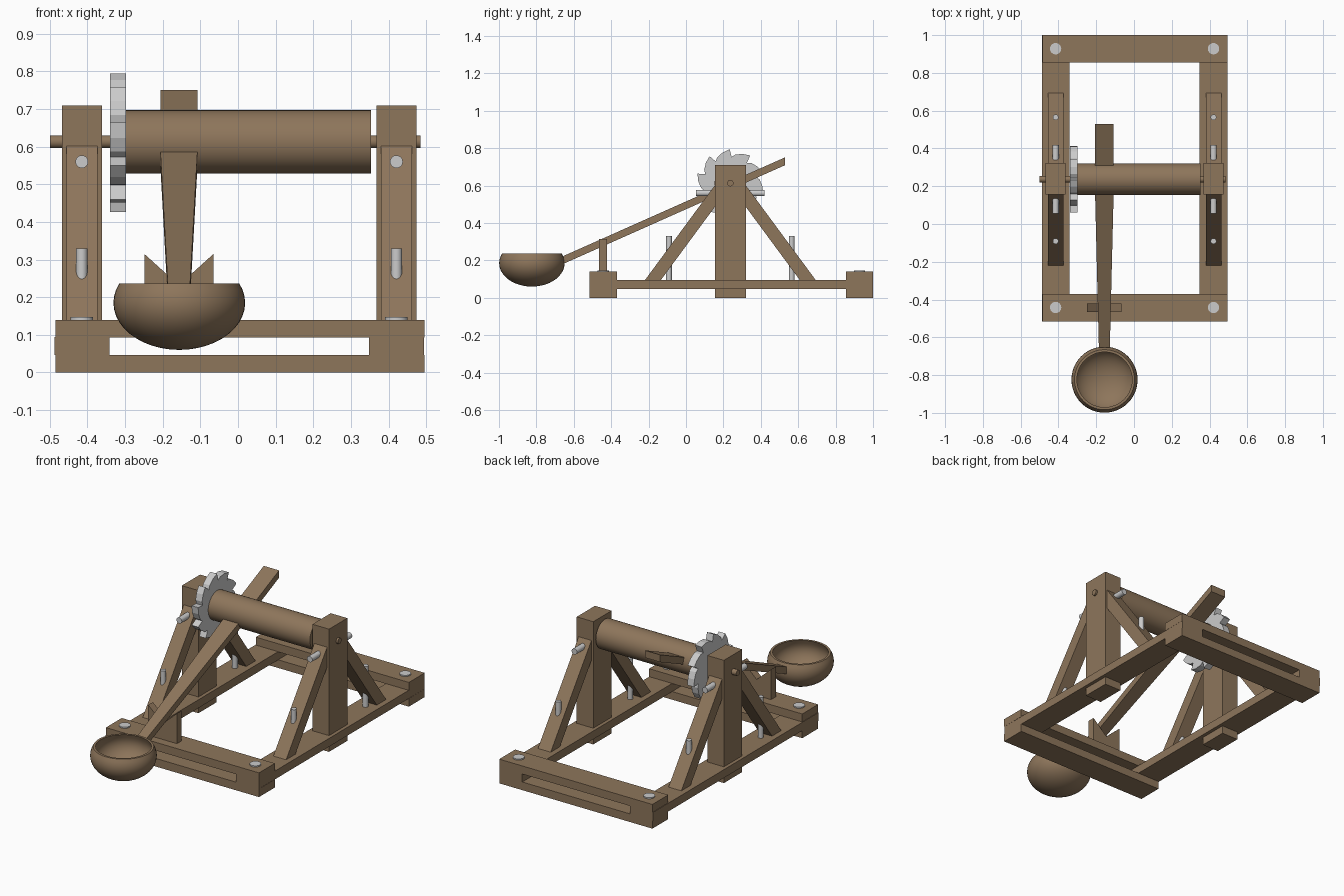
import bpy, bmesh, math
from mathutils import Matrix

if "Cube" in bpy.data.objects:
    bpy.data.objects.remove(bpy.data.objects["Cube"])

wood = bpy.data.materials.new("wood")
wood.diffuse_color = (0.27, 0.18, 0.105, 1)
wood.use_nodes = True
wood.node_tree.nodes["Principled BSDF"].inputs["Base Color"].default_value = wood.diffuse_color
CX, AY, AZ = 0.003, 0.237, 0.613   # frame centre, axle position


def finish(name, bm, mat=None, smooth=False):
    bmesh.ops.recalc_face_normals(bm, faces=bm.faces[:])
    me = bpy.data.meshes.new(name)
    bm.to_mesh(me)
    bm.free()
    ob = bpy.data.objects.new(name, me)
    bpy.context.collection.objects.link(ob)
    if mat:
        me.materials.append(mat)
    if smooth:
        bpy.ops.object.select_all(action='DESELECT')
        ob.select_set(True)
        bpy.context.view_layer.objects.active = ob
        bpy.ops.object.shade_smooth_by_angle(angle=math.radians(40))
    return ob


def loft(name, sections, mat=wood):
    """Skin a solid through matching polygon sections."""
    bm = bmesh.new()
    rings = [[bm.verts.new(p) for p in s] for s in sections]
    n = len(rings[0])
    for a, b in zip(rings, rings[1:]):
        for i in range(n):
            j = (i + 1) % n
            bm.faces.new((a[i], a[j], b[j], b[i]))
    bm.faces.new(rings[0])
    bm.faces.new(rings[-1])
    return finish(name, bm, mat)


def prism_x(name, pts, x0, x1, mat=wood):
    return loft(name, [[(x, y, z) for y, z in pts] for x in (x0, x1)], mat)


def box(name, x0, x1, y0, y1, z0, z1):
    return prism_x(name, [(y0, z0), (y1, z0), (y1, z1), (y0, z1)], x0, x1)


def rod(name, centre, r, length, axis, mat=None, sides=32):
    bm = bmesh.new()
    bmesh.ops.create_cone(bm, cap_ends=True, segments=sides, radius1=r, radius2=r, depth=length)
    if axis == 'X':
        bm.transform(Matrix.Rotation(math.pi / 2, 4, 'Y'))
    elif axis == 'Y':
        bm.transform(Matrix.Rotation(math.pi / 2, 4, 'X'))
    bm.transform(Matrix.Translation(centre))
    return finish(name, bm, mat, True)


# Front and back cross beams, each two planks clamping the rails
for label, y0, y1 in (("front", -0.515, -0.37), ("back", 0.855, 1.0)):
    box(label + "_lower_beam", -0.485, 0.495, y0, y1, 0, 0.047)
    box(label + "_upper_beam", -0.485, 0.495, y0, y1, 0.093, 0.14)

for label, s in (("left", -1), ("right", 1)):
    c = CX + s * 0.418
    # Side rail and upright post
    box(label + "_rail", c - 0.073, c + 0.073, -0.515, 1.0, 0.046, 0.094)
    box(label + "_post", c - 0.053, c + 0.053, 0.155, 0.322, 0, 0.71)
    # Diagonal braces with their pins, mirrored about the axle
    for end, d in (("front", -1), ("back", 1)):
        pts = [(AY + d * a, z) for a, z in
               ((0.46, 0.09), (0.375, 0.09), (0.08, 0.49), (0.08, 0.605))]
        prism_x(f"{label}_{end}_brace", pts, c - 0.041, c + 0.041)
        rod(f"{label}_{end}_brace_pin", (c, AY + d * 0.328, 0.21), 0.015, 0.24, 'Z')
        rod(f"{label}_{end}_post_pin", (c, AY + d * 0.125, 0.56), 0.017, 0.115, 'Y')
    # Corner bolts
    for end, y in (("front", -0.442), ("back", 0.928)):
        rod(f"{label}_{end}_bolt", (c, y, 0.14), 0.03, 0.014, 'Z')

# Axle and winding drum
rod("axle", (-0.007, AY, AZ), 0.017, 0.984, 'X', wood)
rod("drum", (0.022, AY, AZ), 0.084, 0.662, 'X', wood, 48)

# Ratchet wheel
teeth, pts = 10, []
for k in range(teeth):
    for f, r in ((0, 0.184), (0.35, 0.172), (0.7, 0.158), (0.9, 0.143)):
        a = math.radians(163) + (k + f) * math.tau / teeth
        pts.append((AY + r * math.cos(a), AZ - 0.003 + r * math.sin(a)))
prism_x("ratchet_wheel", pts, -0.34, -0.298, None)

# Tapered throwing arm through the drum
AX = -0.157
sections = []
for y, w in ((0.53, 0.049), (0.155, 0.049), (-0.655, 0.029)):
    z = 0.73 + 0.445 * (y - 0.53)
    sections.append([(AX - w, y, z - 0.021), (AX + w, y, z - 0.021),
                     (AX + w, y, z + 0.021), (AX - w, y, z + 0.021)])
loft("throwing_arm", sections)

# V-notched arm rest on the front beam
notch = [(-0.092, 0.135), (0.092, 0.135), (0.092, 0.315), (0, 0.232), (-0.092, 0.315)]
loft("arm_rest", [[(AX + x, y, z) for x, z in notch] for y in (-0.465, -0.422)])

# Hollow bowl, turned from an ellipse profile
bm = bmesh.new()
top = math.asin(0.052 / 0.125)
angles = [-math.pi / 2 + (top + math.pi / 2) * i / 14 for i in range(15)]
prof = [(0.175 * math.cos(a), 0.125 * math.sin(a)) for a in angles]
prof += [(0.161 * math.cos(a), 0.112 * math.sin(a)) for a in reversed(angles[:-1])]
prof.insert(15, (0.146, 0.052))
verts = [bm.verts.new((max(r, 0), 0, z)) for r, z in prof]
edges = [bm.edges.new(p) for p in zip(verts, verts[1:])]
bmesh.ops.spin(bm, geom=verts + edges, cent=(0, 0, 0), axis=(0, 0, 1),
               angle=math.tau, steps=48, use_merge=True)
bmesh.ops.remove_doubles(bm, verts=bm.verts[:], dist=1e-5)
bm.transform(Matrix.Translation((AX + 0.001, -0.824, 0.185)))
finish("bowl", bm, wood, True)
